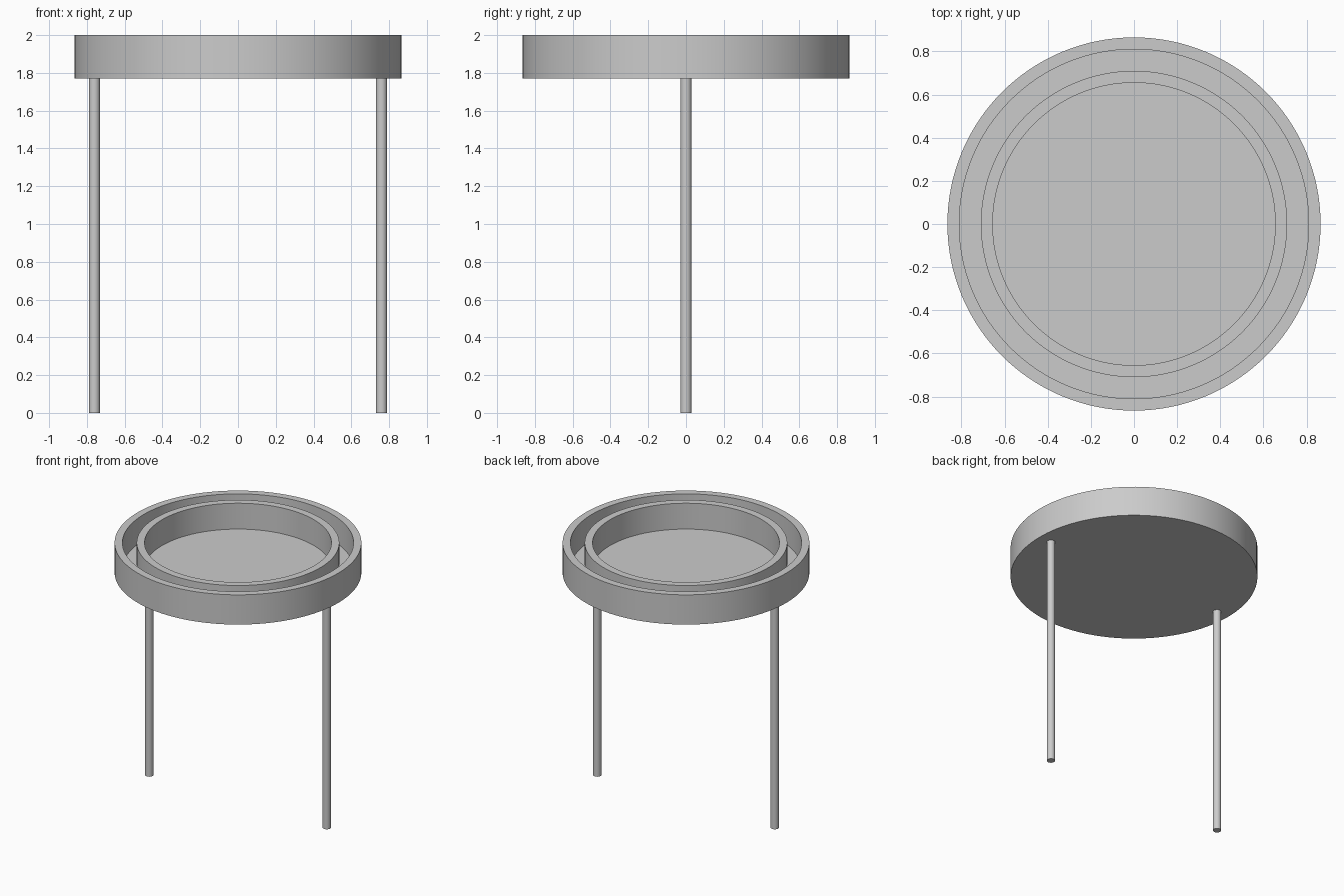
import bpy
import bmesh
import math

cube = bpy.data.objects.get("Cube")
if cube:
    bpy.data.objects.remove(cube, do_unlink=True)

TOP, BASE, FLOOR = 2.0, 1.77, 1.80
OUTER, LIP = 0.865, 0.055      # tray radius and wall thickness
INNER = 0.71                   # inner ring radius
LEG_X, LEG_R = 0.76, 0.029

grey = bpy.data.materials.new("light grey")
grey.use_nodes = True
colour = (0.6, 0.6, 0.6, 1)
grey.diffuse_color = colour
grey.node_tree.nodes["Principled BSDF"].inputs["Base Color"].default_value = colour


def lathe(name, profile, segments, x=0):
    """Spin an (r, z) profile that starts and ends on the axis."""
    bm = bmesh.new()
    verts = [bm.verts.new((r, 0, z)) for r, z in profile]
    edges = [bm.edges.new(pair) for pair in zip(verts, verts[1:])]
    bmesh.ops.spin(bm, geom=verts + edges, cent=(0, 0, 0), axis=(0, 0, 1),
                   angle=2 * math.pi, steps=segments, use_merge=True)
    bmesh.ops.remove_doubles(bm, verts=bm.verts, dist=1e-5)
    bmesh.ops.recalc_face_normals(bm, faces=bm.faces)
    mesh = bpy.data.meshes.new(name)
    bm.to_mesh(mesh)
    bm.free()
    mesh.materials.append(grey)
    obj = bpy.data.objects.new(name, mesh)
    obj.location.x = x
    bpy.context.collection.objects.link(obj)
    bpy.ops.object.select_all(action="DESELECT")
    obj.select_set(True)
    bpy.context.view_layer.objects.active = obj
    bpy.ops.object.shade_smooth_by_angle(angle=math.radians(30))
    return obj


# Round tray with an outer wall, a groove and an inner ring wall
lathe("tray", [(0, BASE), (OUTER, BASE), (OUTER, TOP), (OUTER - LIP, TOP),
               (OUTER - LIP, FLOOR), (INNER, FLOOR), (INNER, TOP),
               (INNER - LIP, TOP), (INNER - LIP, FLOOR), (0, FLOOR)], 128)

# Two thin rods, their ends showing in the groove
for side, x in (("left", LEG_X), ("right", -LEG_X)):
    top = FLOOR + 0.002
    lathe(side + "_leg", [(0, 0), (LEG_R, 0), (LEG_R, top), (0, top)], 32, x)
